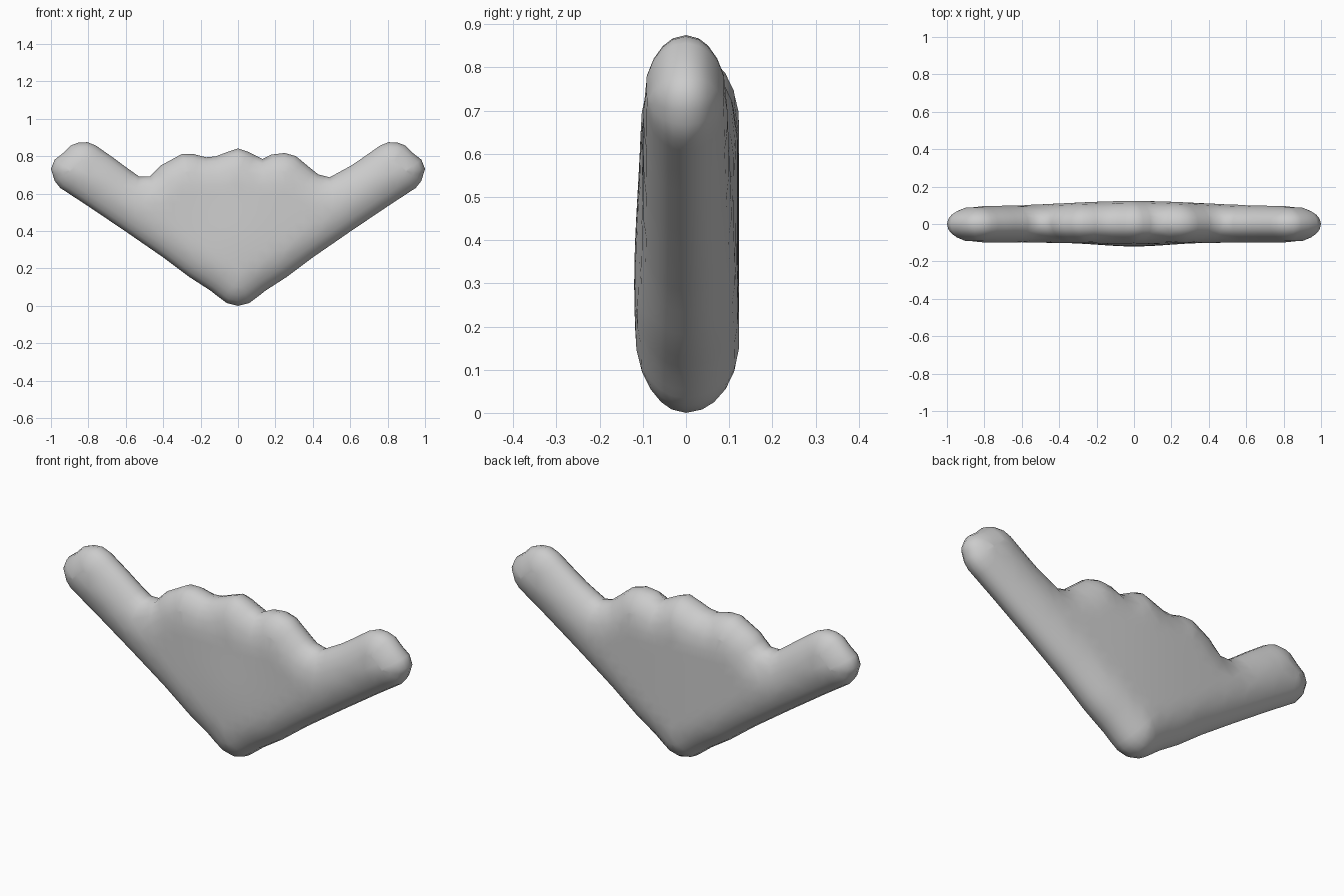
import bpy, bmesh, math
from mathutils import Vector
from mathutils.geometry import delaunay_2d_cdt, intersect_point_line

if "Cube" in bpy.data.objects:
    bpy.data.objects.remove(bpy.data.objects["Cube"])

# front silhouette (x, z), counter-clockwise: lower edge and arm tip are mirrored
edge = [(0.06, 0.018), (0.11, 0.055), (0.145, 0.083), (0.26, 0.157), (0.4, 0.262),
        (0.6, 0.4), (0.8, 0.535), (0.95, 0.633), (0.98, 0.67), (1.0, 0.735),
        (0.98, 0.785), (0.935, 0.82), (0.895, 0.86), (0.855, 0.875), (0.805, 0.878),
        (0.76, 0.86), (0.66, 0.79)]
top_right = [(0.6, 0.75), (0.49, 0.69), (0.43, 0.705), (0.38, 0.745), (0.31, 0.803),
             (0.25, 0.82), (0.18, 0.812), (0.13, 0.788), (0.05, 0.828), (0, 0.845)]
top_left = [(-0.05, 0.828), (-0.12, 0.802), (-0.17, 0.797), (-0.24, 0.815), (-0.3, 0.815),
            (-0.41, 0.755), (-0.47, 0.695), (-0.53, 0.695), (-0.6, 0.745)]
corners = [(0, 0.003)] + edge + top_right + top_left + [(-x, z) for x, z in reversed(edge)]
corners = [Vector(c) for c in corners]

# resample the silhouette
loop = []
for a, b in zip(corners, corners[1:] + corners[:1]):
    n = max(1, round((b - a).length / 0.04))
    loop += [a.lerp(b, i / n) for i in range(n)]
N = len(loop)


def edge_distance(p):
    best = 9
    for a, b in zip(corners, corners[1:] + corners[:1]):
        q, t = intersect_point_line(p, a, b)
        q = a.lerp(b, min(1, max(0, t)))
        best = min(best, (p - q.to_2d()).length)
    return best


# interior points: rings hugging the rounded rim, then a regular grid
points = list(loop)
for off in (0.008, 0.025, 0.055, 0.095):
    for i in range(N):
        t = (loop[(i + 1) % N] - loop[i - 1]).normalized()
        p = loop[i] + Vector((-t.y, t.x)) * off
        if edge_distance(p) > off * 0.85:
            points.append(p)
for i in range(-20, 21):
    for j in range(19):
        p = Vector((i * 0.05, j * 0.05))
        if edge_distance(p) > 0.12:
            points.append(p)

verts, _, faces, *_ = delaunay_2d_cdt(points, [], [list(range(N))], 1, 1e-5)


# pillow-like thickness, rounded at the rim
def thickness(p, back):
    d = min(edge_distance(p), 0.16)
    if d < 1e-4:
        return 0
    rim = math.sqrt(1 - (1 - d / 0.16) ** 2)
    if back:
        return rim * (0.095 + 0.028 * math.exp(-(p.x / 0.5) ** 2))
    return -rim * (0.1 + 0.02 * math.exp(-(p.x / 0.25) ** 2 - ((p.y - 0.3) / 0.3) ** 2))


# winged body: front and back skins welded along the silhouette
bm = bmesh.new()
for back in (False, True):
    skin = [bm.verts.new((p.x, thickness(p, back), p.y)) for p in verts]
    for f in faces:
        bm.faces.new([skin[i] for i in f])
bmesh.ops.delete(bm, geom=[v for v in bm.verts if not v.link_faces], context='VERTS')
bmesh.ops.remove_doubles(bm, verts=bm.verts, dist=1e-4)
bmesh.ops.recalc_face_normals(bm, faces=bm.faces)
for f in bm.faces:
    f.smooth = True
zmin = min(v.co.z for v in bm.verts)
bmesh.ops.translate(bm, verts=bm.verts, vec=(0, 0, -zmin))
mesh = bpy.data.meshes.new("winged_body")
bm.to_mesh(mesh)
bm.free()
body = bpy.data.objects.new("winged_body", mesh)
bpy.context.collection.objects.link(body)
